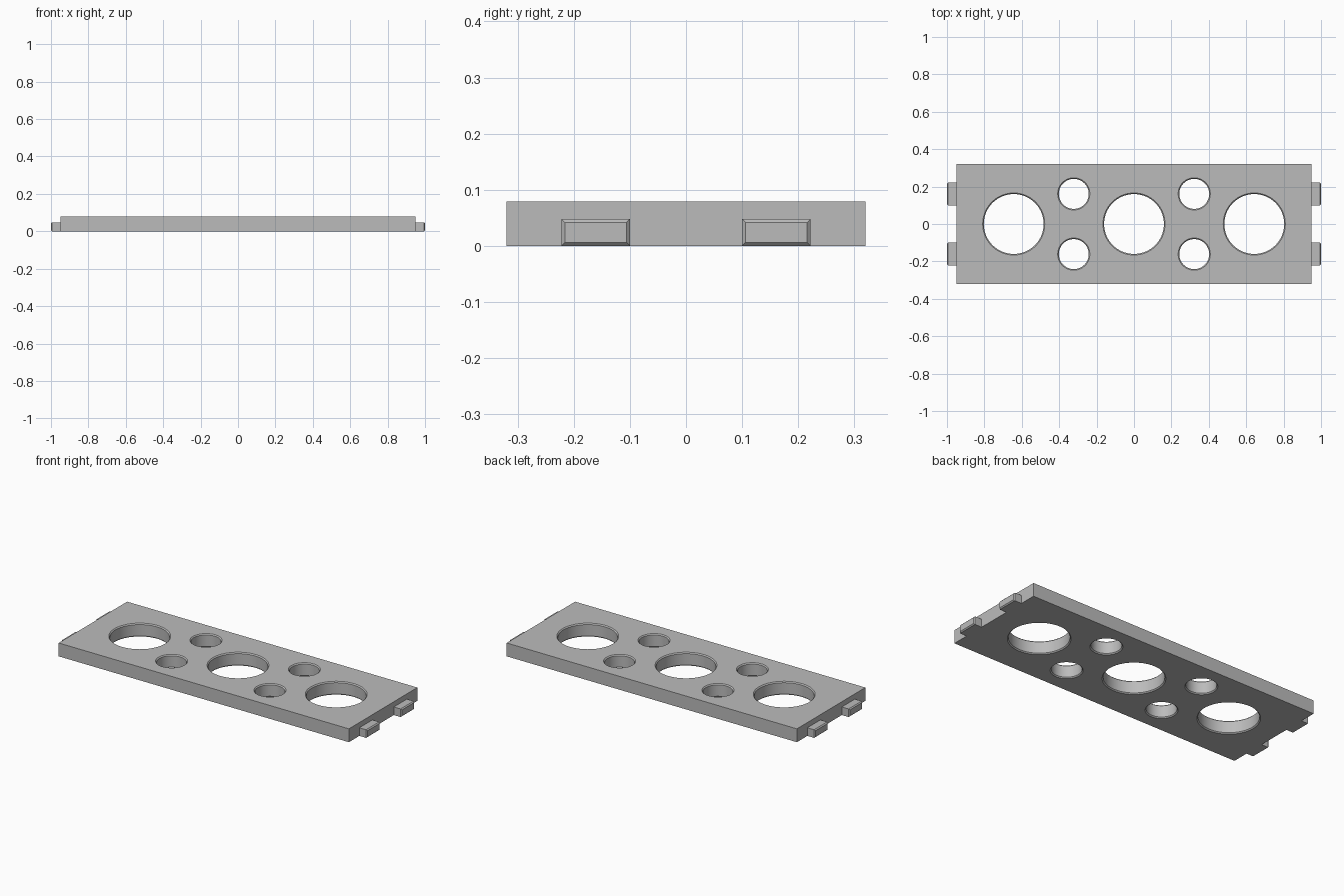
import bpy, bmesh, math
from mathutils import Matrix

cube = bpy.data.objects.get("Cube")
if cube:
    bpy.data.objects.remove(cube, do_unlink=True)

LENGTH, WIDTH, THICK = 1.90, 0.64, 0.079
CHAMFER = 0.006

grey = bpy.data.materials.new("plain_grey")
grey.use_nodes = True
colour = (0.5, 0.5, 0.5, 1)
grey.diffuse_color = colour
grey.node_tree.nodes["Principled BSDF"].inputs["Base Color"].default_value = colour


def make_object(name, bm):
    mesh = bpy.data.meshes.new(name)
    bmesh.ops.recalc_face_normals(bm, faces=bm.faces)
    bm.to_mesh(mesh)
    bm.free()
    mesh.materials.append(grey)
    obj = bpy.data.objects.new(name, mesh)
    bpy.context.collection.objects.link(obj)
    return obj


def box(size, centre):
    bm = bmesh.new()
    bmesh.ops.create_cube(bm, size=1, matrix=Matrix.Translation(centre) @ Matrix.Diagonal((*size, 1)))
    return bm


def add_hole(bm, x, y, radius, sides=64):
    """Closed lathe shape: a bore flaring at both plate faces."""
    out, c = 0.02, CHAMFER
    profile = [(radius + out, -out), (radius - c, c),
               (radius - c, THICK - c), (radius + out, THICK + out)]
    rings = []
    for r, z in profile:
        rings.append([bm.verts.new((x + r * math.cos(a), y + r * math.sin(a), z))
                      for a in (i * math.tau / sides for i in range(sides))])
    for low, high in zip(rings, rings[1:]):
        for i in range(sides):
            j = (i + 1) % sides
            bm.faces.new((low[i], low[j], high[j], high[i]))
    bm.faces.new(rings[0][::-1])
    bm.faces.new(rings[-1])


# Plate with three large and four small chamfered holes
plate = make_object("plate", box((LENGTH, WIDTH, THICK), (0, 0, THICK / 2)))
bm = bmesh.new()
for x in (-0.643, 0, 0.643):
    add_hole(bm, x, 0, 0.166)
for x in (-0.322, 0.322):
    for y in (-0.161, 0.161):
        add_hole(bm, x, y, 0.086)
cutter = make_object("hole_cutter", bm)
cutter.hide_render = True

cut = plate.modifiers.new("holes", 'BOOLEAN')
cut.operation = 'DIFFERENCE'
cut.solver = 'EXACT'
cut.object = cutter
bpy.ops.object.select_all(action='DESELECT')
plate.select_set(True)
bpy.context.view_layer.objects.active = plate
bpy.ops.object.modifier_apply(modifier=cut.name)
bpy.data.objects.remove(cutter, do_unlink=True)
bpy.ops.object.shade_smooth_by_angle(angle=math.radians(30))

# Connecting tabs, chamfered around their outer ends
TAB_H, TAB_W = 0.048, 0.122
for side, sx in (("left", 1), ("right", -1)):
    for end, sy in (("front", -1), ("back", 1)):
        bm = box((0.05, TAB_W, TAB_H), (sx * 0.975, sy * 0.161, TAB_H / 2))
        tip = [e for e in bm.edges if all(v.co.x * sx > 0.99 for v in e.verts)]
        bmesh.ops.bevel(bm, geom=tip, offset=CHAMFER, segments=1, affect='EDGES')
        make_object(f"{side}_{end}_tab", bm)
